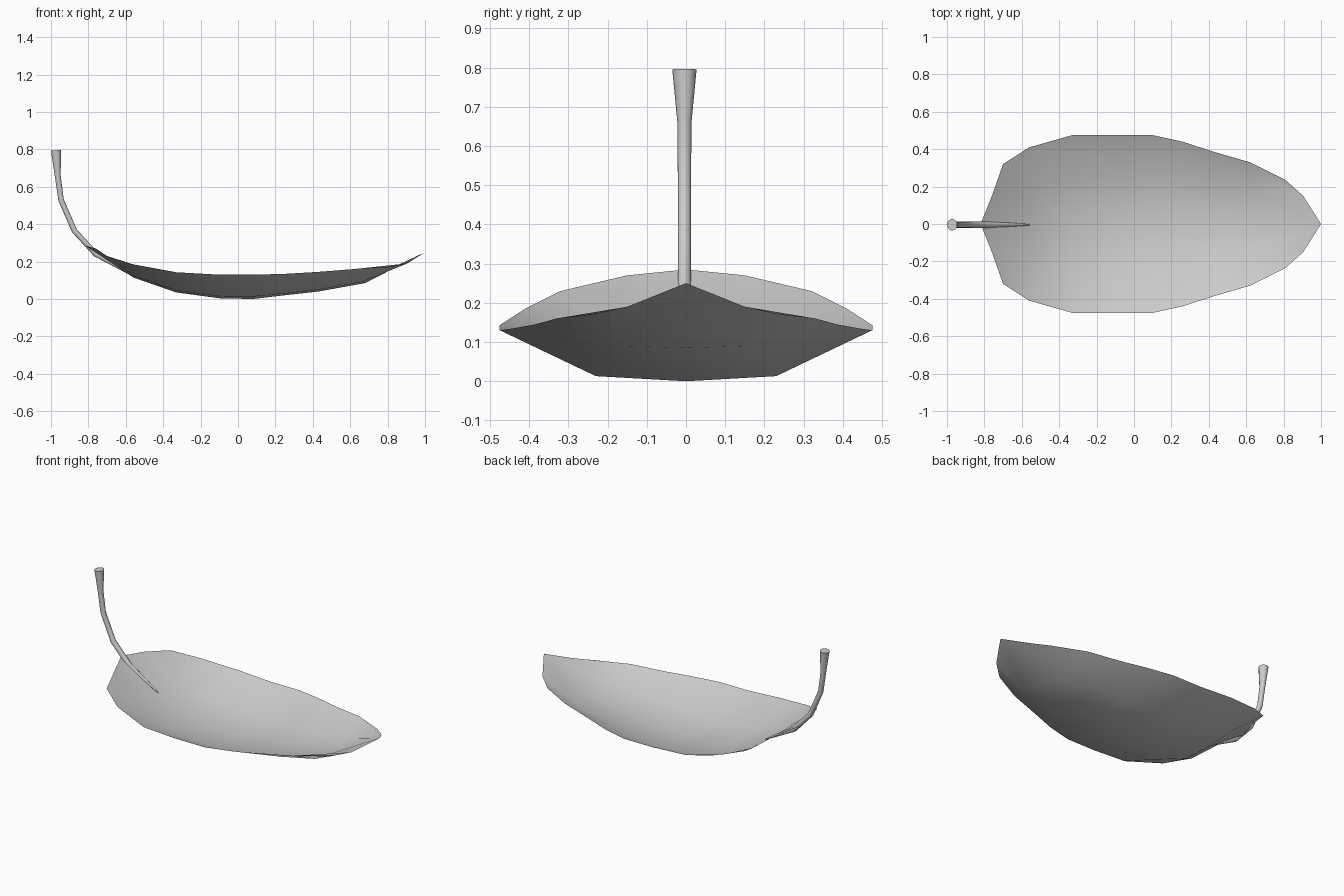
import bpy
import bmesh
import math
from mathutils import Vector

default_cube = bpy.data.objects.get("Cube")
if default_cube:
    bpy.data.objects.remove(default_cube, do_unlink=True)


def make_material(name, colour):
    material = bpy.data.materials.new(name)
    material.use_nodes = True
    material.diffuse_color = colour
    material.node_tree.nodes["Principled BSDF"].inputs["Base Color"].default_value = colour
    return material


def make_object(name, bm, material, sharp_angle):
    """Turn a bmesh into a smooth shaded object with one material."""
    mesh = bpy.data.meshes.new(name)
    bm.to_mesh(mesh)
    bm.free()
    mesh.materials.append(material)
    obj = bpy.data.objects.new(name, mesh)
    bpy.context.collection.objects.link(obj)
    bpy.ops.object.select_all(action="DESELECT")
    obj.select_set(True)
    bpy.context.view_layer.objects.active = obj
    bpy.ops.object.shade_smooth_by_angle(angle=math.radians(sharp_angle))
    return obj


def bridge(bm, first, second, closed=False):
    """Join two rows of vertices with quads."""
    count = len(first)
    for i in range(count if closed else count - 1):
        j = (i + 1) % count
        bm.faces.new((first[i], second[i], second[j], first[j]))


grey = make_material("pale grey", (0.6, 0.6, 0.6, 1))

# Leaf blade: three lengthwise lines, from the stem end to the pointed tip
midrib = [(-.82, 0, .285), (-.56, 0, .115), (-.33, 0, .035), (-.1, 0, .004), (.08, 0, 0),
          (.25, 0, .02), (.43, 0, .04), (.68, 0, .085), (1, 0, .25)]
middle = [(-.76, .15, .27), (-.56, .2, .125), (-.33, .23, .045), (-.1, .23, .015), (.08, .23, .013),
          (.25, .21, .03), (.43, .19, .05), (.66, .17, .09), (.905, .15, .19)]
rim = [(-.7, .32, .23), (-.56, .41, .185), (-.33, .475, .143), (-.1, .475, .13), (.1, .475, .13),
       (.26, .44, .135), (.43, .385, .145), (.62, .33, .16), (.81, .235, .17)]
bm = bmesh.new()
lines = [[bm.verts.new(p) for p in line] for line in (midrib, middle, rim)]
for inner, outer in zip(lines, lines[1:]):
    bridge(bm, outer, inner)
bmesh.ops.recalc_face_normals(bm, faces=bm.faces)
if sum(face.normal.z for face in bm.faces) < 0:
    bmesh.ops.reverse_faces(bm, faces=bm.faces)
blade = make_object("leaf_blade", bm, grey, 60)
mirror = blade.modifiers.new("other_half", "MIRROR")
mirror.use_axis = (False, True, False)

# Stem: rings swept along a bent path, flared at the cut end
path = [(-.56, .123, .004), (-.76, .24, .017), (-.875, .365, .017),
        (-.946, .53, .017), (-.964, .66, .018), (-.973, .795, .031)]
centres = [Vector((x, -.004, z)) for x, z, radius in path]
bm = bmesh.new()
rings = []
sides = 10
for i, (x, z, radius) in enumerate(path):
    before, after = centres[max(i - 1, 0)], centres[min(i + 1, len(path) - 1)]
    along = (after - before).normalized()
    across = Vector((0, 1, 0))
    up = along.cross(across)
    ring = []
    for k in range(sides):
        turn = math.tau * k / sides
        offset = across * math.cos(turn) + up * math.sin(turn) * .92
        ring.append(bm.verts.new(centres[i] + offset * radius))
    rings.append(ring)
for lower, upper in zip(rings, rings[1:]):
    bridge(bm, lower, upper, closed=True)
bm.faces.new(rings[0])
bm.faces.new(rings[-1])
bmesh.ops.recalc_face_normals(bm, faces=bm.faces)
make_object("stem", bm, grey, 50)
